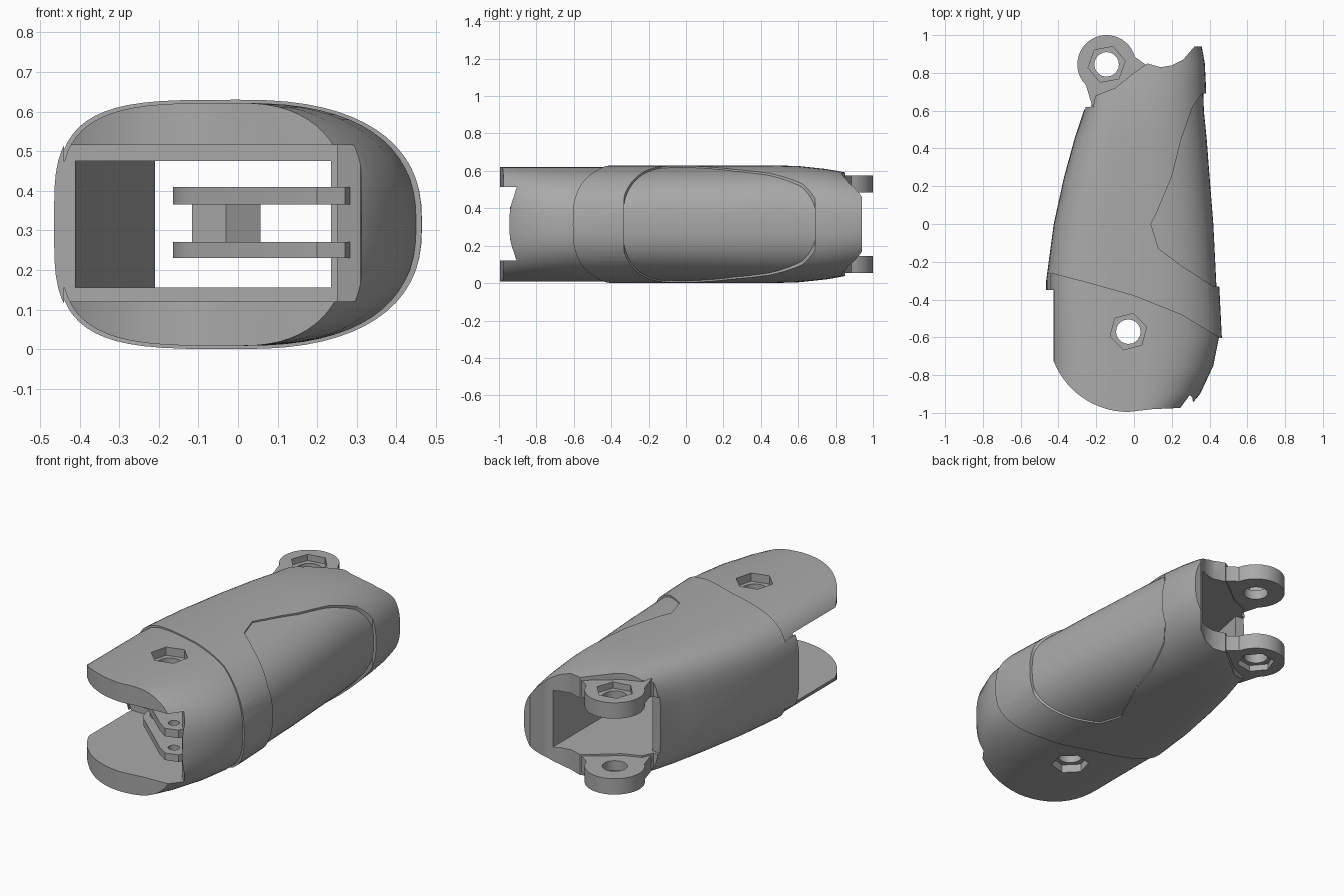
import bpy, bmesh, math

if "Cube" in bpy.data.objects:
    bpy.data.objects.remove(bpy.data.objects["Cube"], do_unlink=True)

grey = bpy.data.materials.new("plain grey")
grey.use_nodes = True
grey.diffuse_color = (0.4, 0.4, 0.4, 1)
grey.node_tree.nodes["Principled BSDF"].inputs["Base Color"].default_value = (0.4, 0.4, 0.4, 1)

MID = 0.315                      # height of the symmetry plane
FORK, LUG = (-0.03, -0.57), (-0.145, 0.845)   # pivot axes


def make(name, bm):
    bmesh.ops.recalc_face_normals(bm, faces=bm.faces)
    mesh = bpy.data.meshes.new(name)
    bm.to_mesh(mesh)
    bm.free()
    ob = bpy.data.objects.new(name, mesh)
    bpy.context.collection.objects.link(ob)
    mesh.materials.append(grey)
    return ob


def prism(name, points, z0, z1):
    """Extrude a plan outline between two heights."""
    bm = bmesh.new()
    face = bm.faces.new([bm.verts.new((x, y, z0)) for x, y in points])
    top = bmesh.ops.extrude_face_region(bm, geom=[face])["geom"]
    bmesh.ops.translate(bm, vec=(0, 0, z1 - z0),
                        verts=[v for v in top if isinstance(v, bmesh.types.BMVert)])
    return make(name, bm)


def arc(centre, r, start, end, n):
    return [(centre[0] + r * math.cos(math.radians(start + (end - start) * i / n)),
             centre[1] + r * math.sin(math.radians(start + (end - start) * i / n)))
            for i in range(n + 1)]


def circle(centre, r, n, turn=0):
    return arc(centre, r, turn, turn + 360, n)[:-1]


def boolean(ob, cutter, operation="DIFFERENCE"):
    mod = ob.modifiers.new("cut", "BOOLEAN")
    mod.operation, mod.object, mod.solver = operation, cutter, "EXACT"
    bpy.context.view_layer.objects.active = ob
    bpy.ops.object.modifier_apply(modifier=mod.name)
    bpy.data.objects.remove(cutter, do_unlink=True)


def smooth(ob):
    bpy.ops.object.select_all(action="DESELECT")
    ob.select_set(True)
    bpy.context.view_layer.objects.active = ob
    bpy.ops.object.shade_smooth_by_angle(angle=math.radians(30))


# Stations along the limb: y, left edge, right edge, half height
STATIONS = [
    (-1.02, -0.45, 0.24, 0.307), (-0.97, -0.45, 0.29, 0.307),
    (-0.9, -0.45, 0.35, 0.307), (-0.75, -0.45, 0.42, 0.307),
    (-0.6, -0.45, 0.45, 0.307), (-0.3, -0.45, 0.435, 0.307),
    (0, -0.41, 0.42, 0.307), (0.25, -0.355, 0.40, 0.307),
    (0.45, -0.3, 0.385, 0.307), (0.6, -0.25, 0.37, 0.303),
    (0.75, -0.24, 0.365, 0.287), (0.85, -0.23, 0.36, 0.27),
    (0.96, -0.2, 0.34, 0.245)]


def loft(name, dx, dz):
    """Skin superelliptic sections, squarer on the left than the right."""
    bm, rings, n = bmesh.new(), [], 64
    for y, left, right, h in STATIONS:
        ring = []
        for i in range(n):
            a = math.tau * i / n
            c, s = math.cos(a), math.sin(a)
            power, half = (2.5, right + dx) if c > 0 else (3.7, -left + dx)
            x = math.copysign(abs(c) ** (2 / power), c) * half
            z = math.copysign(abs(s) ** (2 / power), s) * (h + dz)
            ring.append(bm.verts.new((x, y, MID + z)))
        rings.append(ring)
    for a, b in zip(rings, rings[1:]):
        for i in range(n):
            j = (i + 1) % n
            bm.faces.new((a[i], a[j], b[j], b[i]))
    bm.faces.new(rings[0])
    bm.faces.new(rings[-1])
    return make(name, bm)


# Plan outline: round fork in front, scooped mouth at the back
BACK = [(0.7, 0.94), (0.32, 0.94), (0.26, 0.87), (0.2, 0.84), (0.14, 0.83),
        (0.07, 0.85), (0, 0.8), (-0.1, 0.72), (-0.2, 0.68), (-0.23, 0.62), (-0.7, 0.6)]
OUTLINE = arc(FORK, 0.425, 180, 270, 20) + [(0.1, -0.98), (0.22, -0.975), (0.7, -0.97)] \
    + BACK + [(-0.7, -0.55)]
SLEEVE = [(-0.7, -0.35), (-0.44, -0.35), (-0.44, -0.26), (-0.25, -0.31), (0, -0.38),
          (0.25, -0.48), (0.45, -0.6), (0.7, -0.7)] + BACK


def hollow(ob):
    # Fork gap, open to the front and left
    boolean(ob, prism("gap", [(-0.8, -0.35), (-0.8, -1.2), (0.33, -1.2), (0.31, -0.92),
                              (0.25, -0.86), (0.25, -0.35)], 0.12, 0.515))
    # Tunnel through to the back mouth
    boolean(ob, prism("tunnel", [(-0.41, -0.4), (0.235, -0.4), (0.235, 1.2), (-0.8, 1.2),
                                 (-0.8, 0.66), (-0.21, 0.6), (-0.23, 0.5), (-0.41, -0.34)],
                      0.155, 0.475))


# Main shell with fork plates
shell = loft("shell", 0, 0)
boolean(shell, prism("outline", OUTLINE, -1, 2), "INTERSECT")
hollow(shell)
boolean(shell, prism("pivot_hole", circle(FORK, 0.065, 20), -1, 2))
for z0, z1 in ((-0.2, 0.055), (0.575, 0.9)):
    boolean(shell, prism("nut_pocket", circle(FORK, 0.1, 6, 15), z0, z1))
smooth(shell)

# Raised sleeve with a cut-out that leaves the side panel recessed
sleeve = loft("raised_sleeve", 0.015, 0.008)
boolean(sleeve, prism("sleeve_outline", SLEEVE, -1, 2), "INTERSECT")
hollow(sleeve)
boolean(sleeve, prism("panel_cut", [
    (0.7, -0.35), (0.42, -0.33), (0.25, -0.22), (0.13, -0.13), (0.09, 0), (0.12, 0.06),
    (0.2, 0.25), (0.25, 0.45), (0.31, 0.62), (0.36, 0.69), (0.7, 0.7)], -1, 2))
smooth(sleeve)

# Back lugs with hexagonal pockets
lug_outline = arc(LUG, 0.155, 15, 225, 24) + [(-0.22, 0.62), (0.1, 0.62), (0.14, 0.83), (0.06, 0.845)]
for name, z0, z1, pocket in (("lower_lug", 0.055, 0.145, (-0.1, 0.09)),
                             ("upper_lug", 0.485, 0.575, (0.54, 0.8))):
    lug = prism(name, lug_outline, z0, z1)
    boolean(lug, prism("pin_hole", circle(LUG, 0.065, 20), -1, 2))
    boolean(lug, prism("pocket", circle(LUG, 0.1, 6, 10), *pocket))
    smooth(lug)

# Inner hinge: two arms around a hexagonal barrel
arm_outline = arc(FORK, 0.135, 60, 235, 18) + [(0.14, -0.9), (0.2, -0.94), (0.27, -0.92),
                                             (0.3, -0.86), (0.3, -0.7), (0.26, -0.6)]
for name, z0, z1 in (("lower_hinge_arm", 0.23, 0.27), ("upper_hinge_arm", 0.365, 0.41)):
    arm = prism(name, arm_outline, z0, z1)
    boolean(arm, prism("pin_hole", circle(FORK, 0.065, 20), -1, 2))
    boolean(arm, prism("screw_hole", circle((0.2, -0.86), 0.03, 12), -1, 2))
    smooth(arm)
barrel = prism("hinge_barrel", circle(FORK, 0.1, 6, 30), 0.27, 0.365)
boolean(barrel, prism("pin_hole", circle(FORK, 0.065, 20), -1, 2))
smooth(barrel)
